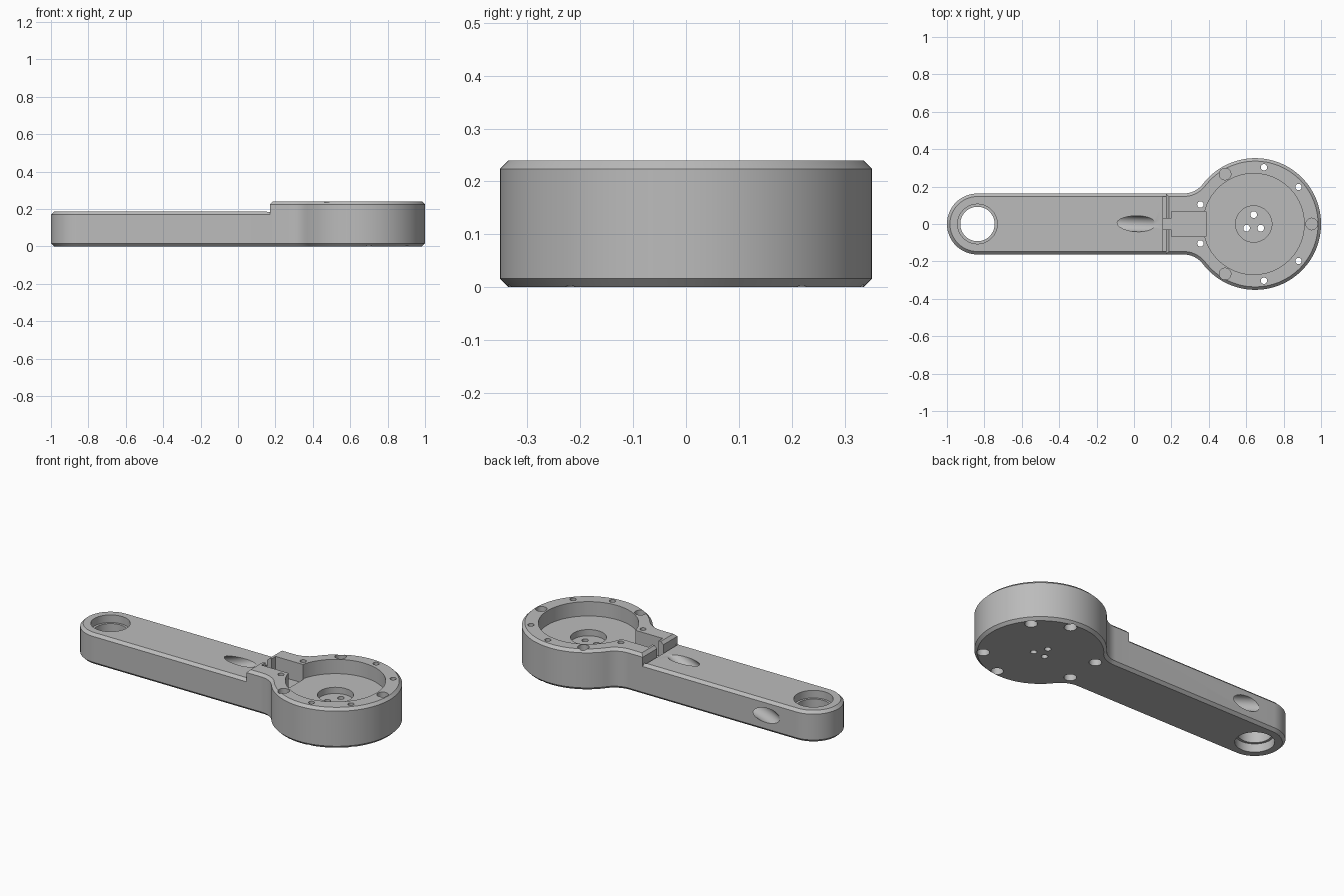
import bpy, bmesh
from math import sin, cos, pi, atan2, sqrt, radians
from mathutils import Vector
from mathutils.geometry import interpolate_bezier

old = bpy.data.objects.get("Cube")
if old:
    bpy.data.objects.remove(old, do_unlink=True)

ARM_R, HEAD_R, HEAD_X = 0.163, 0.352, 0.648
ARM_H, HEAD_H, CHAMFER, STEP_X = 0.185, 0.24, 0.016, 0.17

grey = bpy.data.materials.new("light_grey")
grey.use_nodes = True
grey.diffuse_color = (0.5, 0.5, 0.5, 1)
grey.node_tree.nodes["Principled BSDF"].inputs["Base Color"].default_value = (0.5, 0.5, 0.5, 1)


def loft(bm, loops):
    """Closed solid through equal-length loops of points."""
    rings = [[bm.verts.new(p) for p in loop] for loop in loops]
    n = len(rings[0])
    for a, b in zip(rings, rings[1:]):
        for i in range(n):
            bm.faces.new((a[i], a[(i + 1) % n], b[(i + 1) % n], b[i]))
    bm.faces.new(rings[0][::-1])
    bm.faces.new(rings[-1])


def turned(bm, x, y, profile, sides=32):
    """Solid of revolution about a vertical axis from (radius, z) pairs."""
    loft(bm, [[(x + r * cos(2 * pi * i / sides), y + r * sin(2 * pi * i / sides), z)
               for i in range(sides)] for r, z in profile])


def prism(bm, points, z0, z1):
    loft(bm, [[(x, y, z) for x, y in points] for z in (z0, z1)])


def make(name, bm):
    bmesh.ops.recalc_face_normals(bm, faces=bm.faces)
    mesh = bpy.data.meshes.new(name)
    bm.to_mesh(mesh)
    bm.free()
    mesh.materials.append(grey)
    obj = bpy.data.objects.new(name, mesh)
    bpy.context.collection.objects.link(obj)
    return obj


def arc(cx, cy, r, a0, a1, n):
    return [(cx + r * cos(a0 + (a1 - a0) * i / n), cy + r * sin(a0 + (a1 - a0) * i / n))
            for i in range(n + 1)]


def outline(inset):
    """Rounded arm flowing through neck fillets into the round head."""
    neck_x = 0.265
    dx = HEAD_X - neck_x
    neck_r = (dx ** 2 + ARM_R ** 2 - HEAD_R ** 2) / (2 * (HEAD_R - ARM_R))
    neck_y = ARM_R + neck_r
    join = atan2(-neck_y, dx)
    half = arc(ARM_R - 1, 0, ARM_R - inset, pi, pi / 2, 20)
    half += arc(neck_x, neck_y, neck_r + inset, -pi / 2, join, 12)
    half += arc(HEAD_X, 0, HEAD_R - inset, join + pi, 0, 48)
    return half + [(x, -y) for x, y in half[-2:0:-1]]


def body(height):
    bm = bmesh.new()
    levels = ((CHAMFER, 0), (0, CHAMFER), (0, height - CHAMFER), (CHAMFER, height))
    loft(bm, [[(x, y, z) for x, y in outline(d)] for d, z in levels])
    bmesh.ops.recalc_face_normals(bm, faces=bm.faces)
    return bm


def slice_off(bm, point, normal):
    """Remove everything on the normal side of a plane and cap the cut."""
    cut = bmesh.ops.bisect_plane(bm, geom=bm.verts[:] + bm.edges[:] + bm.faces[:],
                                 plane_co=point, plane_no=normal, clear_outer=True)
    edges = [e for e in cut["geom_cut"] if isinstance(e, bmesh.types.BMEdge)]
    bmesh.ops.edgeloop_fill(bm, edges=edges)


# Low arm and raised head meet at the step
bm = body(ARM_H)
slice_off(bm, (STEP_X, 0, 0), (1, 0, 0))
arm = make("arm", bm)

bm = body(HEAD_H)
slice_off(bm, (STEP_X, 0, 0), (-1, 0, 0))
slice_off(bm, (STEP_X, 0, HEAD_H - CHAMFER), (-1, 0, 1))
head = make("head", bm)

# End bore with a lip halfway down
bm = bmesh.new()
turned(bm, ARM_R - 1, 0, [(0.106, -0.1), (0.106, 0.05), (0.092, 0.05),
                          (0.092, 0.14), (0.106, 0.14), (0.106, 0.3)], 64)
end_bore = make("end_bore_cutter", bm)

# Cable tunnel from the arm's top to its left side
bm = bmesh.new()
path = interpolate_bezier(Vector((0.11, 0, 0.231)), Vector((-0.25, 0, 0.025)),
                          Vector((-0.5, 0.05, 0.1)), Vector((-0.76, 0.235, 0.1)), 40)
rings = []
for i, p in enumerate(path):
    along = (path[min(i + 1, 39)] - path[max(i - 1, 0)]).normalized()
    side = along.cross(Vector((0, 0, 1))).normalized()
    up = side.cross(along)
    rings.append([p + 0.043 * (side * cos(a * pi / 12) + up * sin(a * pi / 12))
                  for a in range(24)])
loft(bm, rings)
tunnel = make("tunnel_cutter", bm)

# Shallow groove along the foot of the step
bm = bmesh.new()
prism(bm, [(0.155, -0.148), (0.18, -0.148), (0.18, 0.148), (0.155, 0.148)], 0.165, 0.3)
groove = make("groove_cutter", bm)

# Wire slot with a narrow mouth
bm = bmesh.new()
slot = [(0.155, 0.03), (0.2, 0.03), (0.2, 0.067), (0.385, 0.067)]
prism(bm, slot + [(x, -y) for x, y in slot[::-1]], 0.13, 0.3)
wire_slot = make("wire_slot_cutter", bm)

# Round pocket with a central recess
bm = bmesh.new()
turned(bm, 0.64, 0, [(0.097, 0.118), (0.097, 0.155), (0.27, 0.155), (0.27, 0.3)], 96)
pocket = make("pocket_cutter", bm)

# Drilled holes: centre trio, counterbored screws, blind rim sockets
bm = bmesh.new()
for x, y in ((0.64, 0.05), (0.602, -0.022), (0.678, -0.022)):
    turned(bm, x, y, [(0.018, -0.1), (0.018, 0.2)], 20)
for s in (1, -1):
    for x, y in ((0.355, 0.104), (0.695, 0.303), (0.88, 0.198)):
        turned(bm, x, y * s, [(0.034, -0.1), (0.034, 0.05), (0.017, 0.05), (0.017, 0.3)], 24)
    turned(bm, 0.487, 0.267 * s, [(0.031, 0.19), (0.031, 0.3)])
turned(bm, 0.95, 0, [(0.031, 0.19), (0.031, 0.3)])
holes = make("hole_cutter", bm)

# Cut the parts, bake the result and tidy up
jobs = {arm: (end_bore, tunnel, groove, wire_slot), head: (pocket, wire_slot, holes)}
for part, cutters in jobs.items():
    for cutter in cutters:
        cutter.hide_render = True
        mod = part.modifiers.new(cutter.name, 'BOOLEAN')
        mod.operation, mod.solver, mod.object = 'DIFFERENCE', 'EXACT', cutter
for part in jobs:
    graph = bpy.context.evaluated_depsgraph_get()
    mesh = bpy.data.meshes.new_from_object(part.evaluated_get(graph))
    part.modifiers.clear()
    part.data = mesh
for cutter in (end_bore, tunnel, groove, wire_slot, pocket, holes):
    bpy.data.objects.remove(cutter, do_unlink=True)

bpy.ops.object.select_all(action='DESELECT')
for part in jobs:
    part.select_set(True)
bpy.context.view_layer.objects.active = arm
bpy.ops.object.shade_smooth_by_angle(angle=radians(30))
